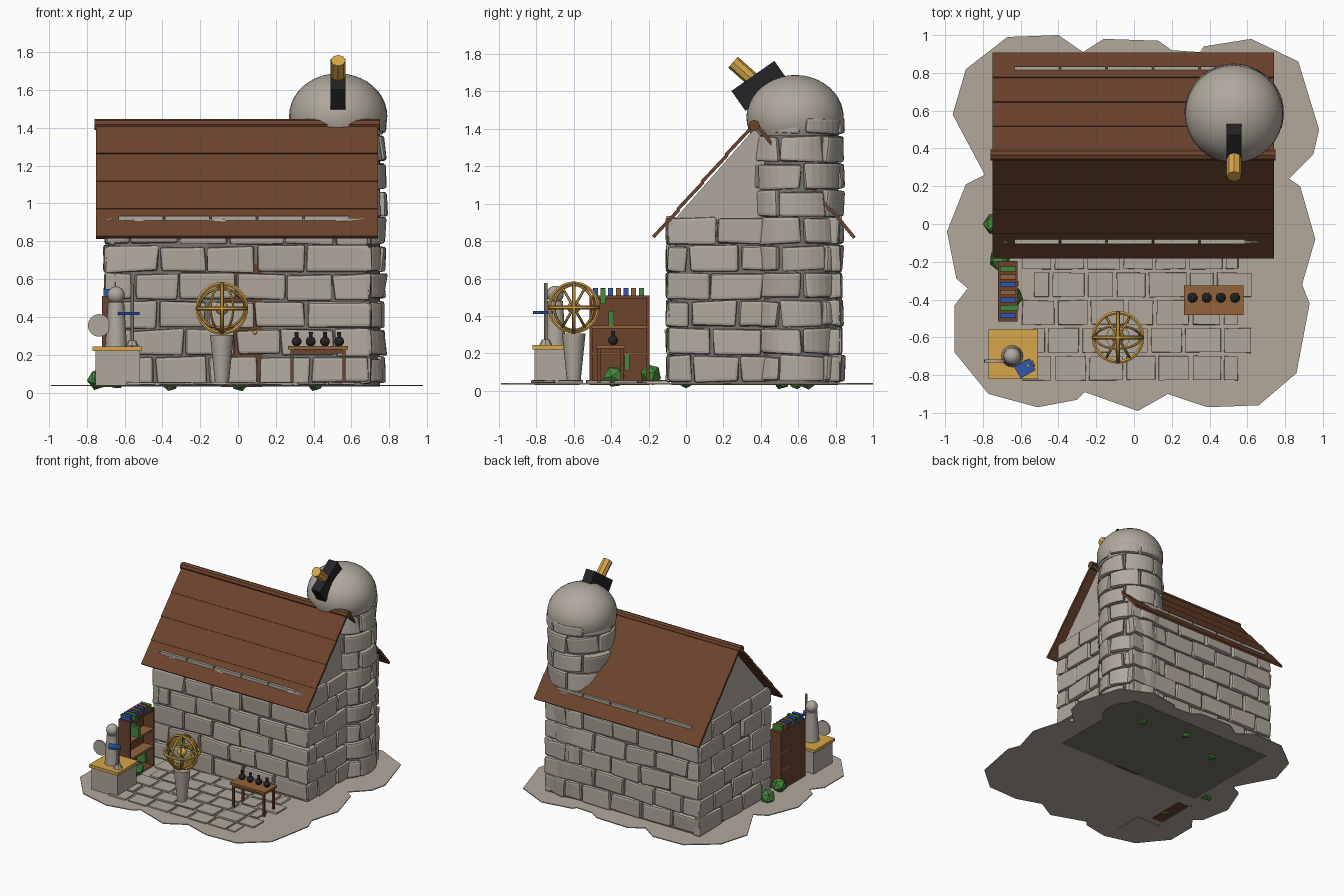
import bpy, bmesh, math, random
from mathutils import Vector, Matrix

random.seed(4)
if "Cube" in bpy.data.objects:
    bpy.data.objects.remove(bpy.data.objects["Cube"], do_unlink=True)


def material(name, *rgb):
    m = bpy.data.materials.new(name)
    m.use_nodes = True
    m.diffuse_color = (*rgb, 1)
    m.node_tree.nodes["Principled BSDF"].inputs["Base Color"].default_value = (*rgb, 1)
    return m


STONE = material("grey stone", .43, .39, .335)
MORTAR = material("dark mortar", .19, .175, .15)
EARTH = material("pale earth", .45, .395, .33)
WOOD = material("red brown wood", .15, .057, .026)
PLANK = material("light wood", .29, .125, .043)
GOLD = material("gold", .68, .385, .07)
BLUE = material("blue", .032, .095, .42)
GREEN = material("leaf green", .06, .25, .045)
BLACK = material("black", .018, .018, .02)


def finish(name, bm, mat, smooth=False):
    mesh = bpy.data.meshes.new(name)
    bmesh.ops.recalc_face_normals(bm, faces=bm.faces)
    bm.to_mesh(mesh)
    bm.free()
    mesh.materials.append(mat)
    ob = bpy.data.objects.new(name, mesh)
    bpy.context.scene.collection.objects.link(ob)
    if smooth:
        bpy.ops.object.select_all(action='DESELECT')
        bpy.context.view_layer.objects.active = ob
        ob.select_set(True)
        bpy.ops.object.shade_smooth_by_angle(angle=math.radians(40))
    return ob


def place(at, rot=(0, 0, 0)):
    m = Matrix.Translation(at)
    for axis, a in zip("XYZ", rot):
        m = m @ Matrix.Rotation(math.radians(a), 4, axis)
    return m


def box(name, mat, at, size, rot=(0, 0, 0)):
    bm = bmesh.new()
    bmesh.ops.create_cube(bm, size=1, matrix=place(at, rot) @ Matrix.Diagonal((*size, 1)))
    return finish(name, bm, mat)


def prism(name, mat, points, push):
    """Flat outline extruded along a vector."""
    bm = bmesh.new()
    face = bm.faces.new([bm.verts.new(p) for p in points])
    far = bmesh.ops.extrude_face_region(bm, geom=[face])["geom"]
    bmesh.ops.translate(bm, vec=push, verts=[g for g in far if isinstance(g, bmesh.types.BMVert)])
    return finish(name, bm, mat)


def cone(name, mat, at, r1, r2, depth, rot=(0, 0, 0), sides=16):
    bm = bmesh.new()
    bmesh.ops.create_cone(bm, cap_ends=True, segments=sides, radius1=r1, radius2=r2,
                          depth=depth, matrix=place(at, rot))
    return finish(name, bm, mat, sides > 8)


def ball(name, mat, at, r):
    bm = bmesh.new()
    bmesh.ops.create_uvsphere(bm, u_segments=16, v_segments=10, radius=r, matrix=place(at))
    return finish(name, bm, mat, True)


def ring(name, at, radius, thick, rot, steps=32, sides=6):
    bm = bmesh.new()
    edge = bmesh.ops.create_circle(bm, segments=sides, radius=thick,
                                   matrix=place((radius, 0, 0), (90, 0, 0)))["verts"]
    bmesh.ops.spin(bm, geom=edge + bm.edges[:], cent=(0, 0, 0), axis=(0, 0, 1),
                   angle=math.tau, steps=steps, use_merge=True)
    bmesh.ops.remove_doubles(bm, verts=bm.verts, dist=.0005)
    bmesh.ops.transform(bm, matrix=place(at, rot), verts=bm.verts)
    return finish(name, bm, GOLD, True)


def stone(target, size, warp, jitter=.01, bevel=.015, cuts=0):
    """Chipped block of the given size, moved into position by warp."""
    bm = bmesh.new()
    bmesh.ops.create_cube(bm, size=1, matrix=Matrix.Diagonal((*size, 1)))
    for v in bm.verts:
        v.co += Vector([random.uniform(-jitter, jitter) for _ in "xyz"])
    bmesh.ops.bevel(bm, geom=bm.edges[:], offset=bevel, segments=2, profile=.6, affect='EDGES')
    for i in range(cuts):
        bmesh.ops.bisect_plane(bm, geom=bm.verts[:] + bm.edges[:] + bm.faces[:], plane_no=(1, 0, 0),
                               plane_co=(size[0] * ((i + 1) / (cuts + 1) - .5), 0, 0))
    for v in bm.verts:
        v.co = warp(v.co.copy())
    tmp = bpy.data.meshes.new("tmp")
    bm.to_mesh(tmp)
    bm.free()
    target.from_mesh(tmp)
    bpy.data.meshes.remove(tmp)


def splits(lo, hi, step, shift):
    """Spans of a course of blocks with staggered joints."""
    marks = [lo]
    x = lo + step * (.5 if shift else 1)
    while x < hi - step * .3:
        marks.append(x + random.uniform(-.02, .02))
        x += step
    marks.append(hi)
    return list(zip(marks, marks[1:]))


# Ground slab with a scalloped outline
outline = [(-.67, .99), (-.4, 1), (-.27, .91), (-.16, .98), (.13, .97), (.2, .92), (.35, .91), (.37, .94),
           (.62, .98), (.87, .86), (.98, .5), (.95, .37), (.82, .24), (.88, .2), (.96, -.08),
           (.89, -.32), (.93, -.42), (.86, -.79), (.66, -.96), (.39, -.97), (.18, -.9),
           (.02, -.99), (-.26, -.89), (-.3, -.93), (-.51, -.97), (-.77, -.9), (-.95, -.68),
           (-.95, -.43), (-.88, -.34), (-.94, -.29), (-.99, -.04), (-.89, .21), (-.79, .26),
           (-.96, .58), (-.89, .82)]
prism("ground", EARTH, [(x, y, .034) for x, y in outline], (0, 0, .007))

# Paving in front of the house
bm = bmesh.new()
for row in range(5):
    y = -.175 - row * .147
    for a, b in splits(-.6 + .06 * (row % 2), .56 + .07 * (row % 2), .18, row % 2):
        stone(bm, (b - a - .02, .128, .012), lambda c: c + Vector(((a + b) / 2, y, .048)), .003, .003)
finish("paving", bm, STONE)

# House core and the gable prism above it
box("house_core", MORTAR, (-.005, .362, .466), (1.35, .875, .868))
prism("gables", STONE, [(-.68, -.075, .9), (-.68, .8, .9), (-.68, .365, 1.4)], (1.35, 0, 0))

# Coursed blocks on the four walls
COURSE = .147
bm = bmesh.new()
for row in range(6):
    z = .045 + COURSE * (row + .5)
    for y in (-.072, .797):
        for a, b in splits(-.703, .7, .27, row % 2):
            stone(bm, (b - a - .013, .06, COURSE - .011), lambda c: c + Vector(((a + b) / 2, y, z)))
    for x in (-.676, .672):
        for a, b in splits(-.102, .827, .25, (row + 1) % 2):
            stone(bm, (.06, b - a - .013, COURSE - .011), lambda c: c + Vector((x, (a + b) / 2, z)))
finish("wall_blocks", bm, STONE)

# Door sunk behind the blocks, with its knob
box("door", WOOD, (.02, -.067, .355), (.22, .021, .65))
ball("door_knob", GOLD, (.09, -.105, .318), .011)

# Round tower: core and curved blocks, the top course cut low
TX, TY = .53, .59
cone("tower_core", MORTAR, (TX, TY, .716), .222, .222, 1.37, sides=32)
bm = bmesh.new()
for row in range(10):
    height = COURSE if row < 9 else .09
    z = .045 + COURSE * row + height / 2
    for k in range(6):
        turn = math.radians(60 * k + 30 * (row % 2) + 8)

        def bend(c):
            t, r = turn + c.x / .25, .218 + c.y
            return Vector((TX + r * math.cos(t), TY + r * math.sin(t), z + c.z))
        stone(bm, (.245, .07, height - .013), bend, .012, .015, cuts=5)
finish("tower_blocks", bm, STONE)

# Dome, narrowing again towards its underside so the top blocks show through
bm = bmesh.new()
bmesh.ops.create_uvsphere(bm, u_segments=32, v_segments=20, radius=.26,
                          matrix=place((TX, TY - .007, 1.462)) @ Matrix.Diagonal((1, 1, .87, 1)))
bmesh.ops.bisect_plane(bm, geom=bm.verts[:] + bm.edges[:] + bm.faces[:],
                       plane_co=(0, 0, 1.365), plane_no=(0, 0, -1), clear_outer=True)
bmesh.ops.holes_fill(bm, edges=[e for e in bm.edges if e.is_boundary])
finish("dome", bm, STONE, True)

# Telescope
box("telescope_mount", BLACK, (TX, .395, 1.63), (.08, .28, .13), (35, 0, 0))
cone("telescope_tube", GOLD, (TX, .315, 1.7), .039, .039, .17, (48, 0, 0), 8)

# Roof boards on both slopes, ridge pole, wall plates showing through
RIDGE_Y, PITCH, BOARD = .365, 48.5, .195
for side, label in ((-1, "front"), (1, "back")):
    for i in range(4):
        d = BOARD * (i + .5) + .028
        run, drop = d * math.cos(math.radians(PITCH)), d * math.sin(math.radians(PITCH))
        box(f"{label}_roof_board_{i + 1}", WOOD, (-.005, RIDGE_Y + side * run, 1.428 - drop),
            (1.49, BOARD + .008, .018), (-side * PITCH - 1.7, 0, 0))
    for i in range(5):
        box(f"{label}_wall_plate_{i + 1}", STONE, (-.515 + .246 * i, RIDGE_Y + side * .455, .915),
            (.236, .03, .036))
cone("ridge_pole", WOOD, (-.005, RIDGE_Y, 1.418), .03, .03, 1.51, (0, 90, 0), 8)

# Bookshelf, open towards +x
SX, SY = -.668, -.355
box("shelf_back", WOOD, (-.712, SY, .27), (.016, .32, .48))
for y in (SY - .152, SY + .152):
    box("shelf_side", WOOD, (SX, y, .27), (.104, .016, .48))
for z in (.038, .2, .34, .5):
    box("shelf_board", PLANK if .1 < z < .4 else WOOD, (SX, SY, z), (.104, .3, .016))
colours = [BLUE, GREEN, BLUE, PLANK, BLUE, PLANK, GREEN]
for i, mat in enumerate(colours):
    box(f"top_book_{i + 1}", mat, (SX, -.485 + .041 * i, .527), (.085, .027, .042))
for y, z in ((-.4, .385), (-.315, .15), (-.444, .505)):
    box("shelf_book", GREEN, (SX + .02, y, z), (.075, .028, .085))

# Plinth with statue, staff, shield and book
box("plinth", STONE, (-.637, -.69, .126), (.235, .24, .19))
box("plinth_top", GOLD, (-.64, -.69, .232), (.262, .262, .024))
cone("statue_body", STONE, (-.645, -.7, .36), .058, .042, .24)
ball("statue_head", STONE, (-.645, -.7, .515), .046)
cone("statue_staff", STONE, (-.56, -.75, .41), .009, .009, .33, sides=8)
cone("statue_staff_foot", STONE, (-.56, -.75, .26), .035, .02, .03, sides=8)
cone("statue_shield", STONE, (-.735, -.725, .355), .06, .06, .014, (90, 0, 0))
box("statue_book", BLUE, (-.578, -.765, .418), (.09, .07, .016), (0, 0, 30))

# Ringed globe on a tapered stand
GLOBE = (-.085, -.6, .445)
cone("globe_stand", STONE, (-.085, -.6, .175), .036, .063, .26)
for i, rot in enumerate([(0, 0, 0), (90, 0, 0), (0, 90, 0), (60, 0, 0), (120, 0, 0), (90, 60, 0), (90, -60, 0)]):
    ring(f"globe_ring_{i + 1}", GLOBE, .13 - .01 * (i > 2), .0105 if i < 3 else .007, rot)
cone("globe_axis", GOLD, GLOBE, .007, .007, .27, sides=8)
ball("globe_core", GOLD, GLOBE, .035)

# Work table with flasks
box("table_top", PLANK, (.423, -.403, .236), (.316, .155, .018))
for x in (.285, .56):
    for y in (-.465, -.342):
        box("table_leg", WOOD, (x, y, .135), (.016, .016, .19))
for y in (-.465, -.342):
    box("table_rail", WOOD, (.423, y, .217), (.275, .01, .02))
for i in range(4):
    x = .31 + .075 * i
    ball(f"flask_{i + 1}", BLACK, (x, -.39, .27), .026)
    cone(f"flask_neck_{i + 1}", BLACK, (x, -.39, .302), .009, .011, .034)

# Bushes, half sunk in the ground
for i, (x, y, z, r) in enumerate([(-.74, 0, .07, .06), (-.71, -.19, .085, .06), (-.645, -.385, .075, .06),
                                  (-.36, .51, .055, .05), (.01, .65, .055, .05), (.41, .59, .055, .05)]):
    bm = bmesh.new()
    bmesh.ops.create_icosphere(bm, subdivisions=1, radius=r, matrix=place((x, y, z), (15 * i, 20, 30 * i)))
    finish(f"bush_{i + 1}", bm, GREEN)
